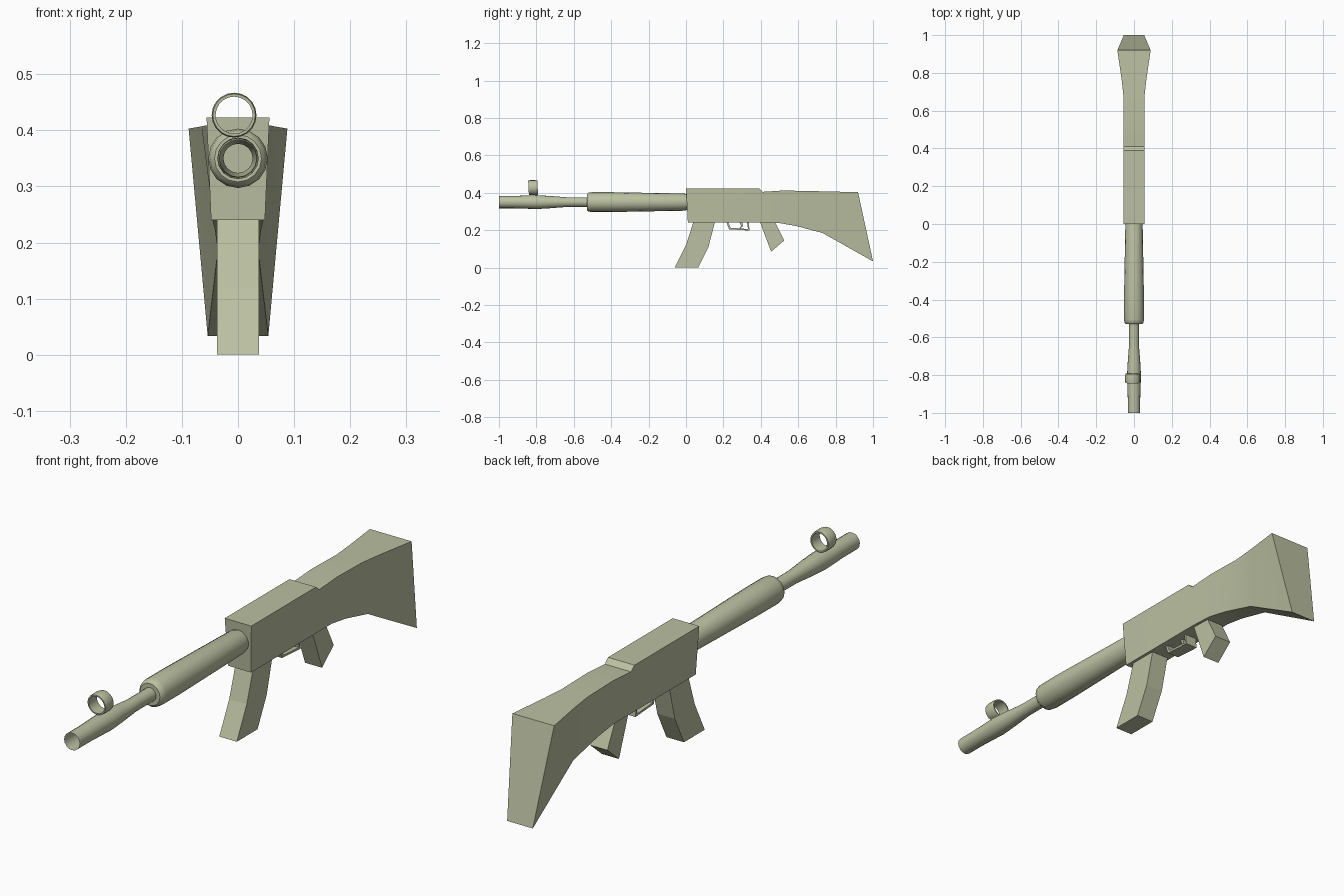
import bpy, bmesh, math

cube = bpy.data.objects.get("Cube")
if cube:
    bpy.data.objects.remove(cube, do_unlink=True)

SAGE = (0.50, 0.53, 0.36, 1.0)
sage = bpy.data.materials.new("sage_green")
sage.use_nodes = True
sage.diffuse_color = SAGE
sage.node_tree.nodes["Principled BSDF"].inputs["Base Color"].default_value = SAGE


def finish(name, bm, smooth=False, angle=30):
    """Turn a bmesh into a named, coloured object."""
    bmesh.ops.recalc_face_normals(bm, faces=bm.faces)
    mesh = bpy.data.meshes.new(name)
    bm.to_mesh(mesh)
    bm.free()
    mesh.materials.append(sage)
    obj = bpy.data.objects.new(name, mesh)
    bpy.context.collection.objects.link(obj)
    if smooth:
        bpy.ops.object.select_all(action='DESELECT')
        obj.select_set(True)
        bpy.context.view_layer.objects.active = obj
        bpy.ops.object.shade_smooth_by_angle(angle=math.radians(angle))
    return obj


def skin(bm, rings, closed=False):
    """Bridge successive vertex rings with quads."""
    pairs = list(zip(rings, rings[1:]))
    if closed:
        pairs.append((rings[-1], rings[0]))
    for a, b in pairs:
        for i in range(len(a)):
            j = (i + 1) % len(a)
            bm.faces.new((a[i], a[j], b[j], b[i]))


def revolve(name, profile, x, z, sides, closed=False, angle=40, lean=0.0):
    """Spin (y, radius) points about an axis parallel to y."""
    bm = bmesh.new()
    rings = []
    for y, r in profile:
        ring = []
        for i in range(sides):
            a = math.tau * i / sides
            dz = r * math.sin(a)
            ring.append(bm.verts.new((x + r * math.cos(a), y + lean * dz, z + dz)))
        rings.append(ring)
    skin(bm, rings, closed)
    return finish(name, bm, True, angle)


def slab(name, front, back, half):
    """Box-section strip between matching front and back (y, z) edges."""
    bm = bmesh.new()
    rings = [[bm.verts.new((sx * half, y, z))
              for sx, (y, z) in ((-1, f), (1, f), (1, b), (-1, b))]
             for f, b in zip(front, back)]
    skin(bm, rings)
    bm.faces.new(rings[0])
    bm.faces.new(rings[-1])
    return finish(name, bm)


# Receiver flowing into the stock: (y, z, half width) along top and bottom
top = [(0, .423, .056), (.39, .423, .056), (.41, .405, .055), (.52, .412, .055),
       (.67, .409, .055), (.76, .407, .065), (.92, .403, .088)]
bottom = [(.01, .24, .048), (.40, .24, .048), (.42, .24, .047), (.50, .238, .045),
          (.59, .222, .041), (.73, .185, .036), (1.0, .033, .054)]
bm = bmesh.new()
sections = []
for (ty, tz, tw), (by, bz, bw) in zip(top, bottom):
    sections.append([bm.verts.new(p) for p in
                     ((-tw, ty, tz), (tw, ty, tz), (bw, by, bz), (-bw, by, bz))])
skin(bm, sections)
bm.faces.new(sections[0])
bm.faces.new(sections[-1])
finish("receiver_and_stock", bm, True, 20)

# Hollow barrel running into the rounded handguard
revolve("barrel_and_handguard",
        [(-1, .033), (-.92, .033), (-.80, .037), (-.73, .033), (-.64, .026),
         (-.53, .026), (-.53, .042), (-.522, .050), (-.505, .053), (-.40, .053),
         (-.01, .046), (.005, .042)], 0, .35, 16)

# Ring sight on the barrel
revolve("ring_sight",
        [(-.842, .038), (-.832, .040), (-.802, .040), (-.793, .038),
         (-.793, .033), (-.842, .033)], -.007, .427, 20, closed=True, lean=-.05)

# Curved magazine and rear grip
slab("magazine", [(.04, .245), (0, .12), (-.06, 0)],
     [(.155, .245), (.12, .11), (.065, 0)], .037)
slab("grip", [(.395, .245), (.455, .085)], [(.475, .245), (.525, .145)], .036)

# Trigger guard strip and trigger
slab("trigger_guard", [(.215, .245), (.23, .205), (.34, .198), (.335, .245)],
     [(.225, .245), (.238, .213), (.332, .206), (.326, .245)], .025)
slab("trigger", [(.285, .245), (.295, .222), (.285, .212)],
     [(.30, .245), (.305, .222), (.29, .210)], .01)
